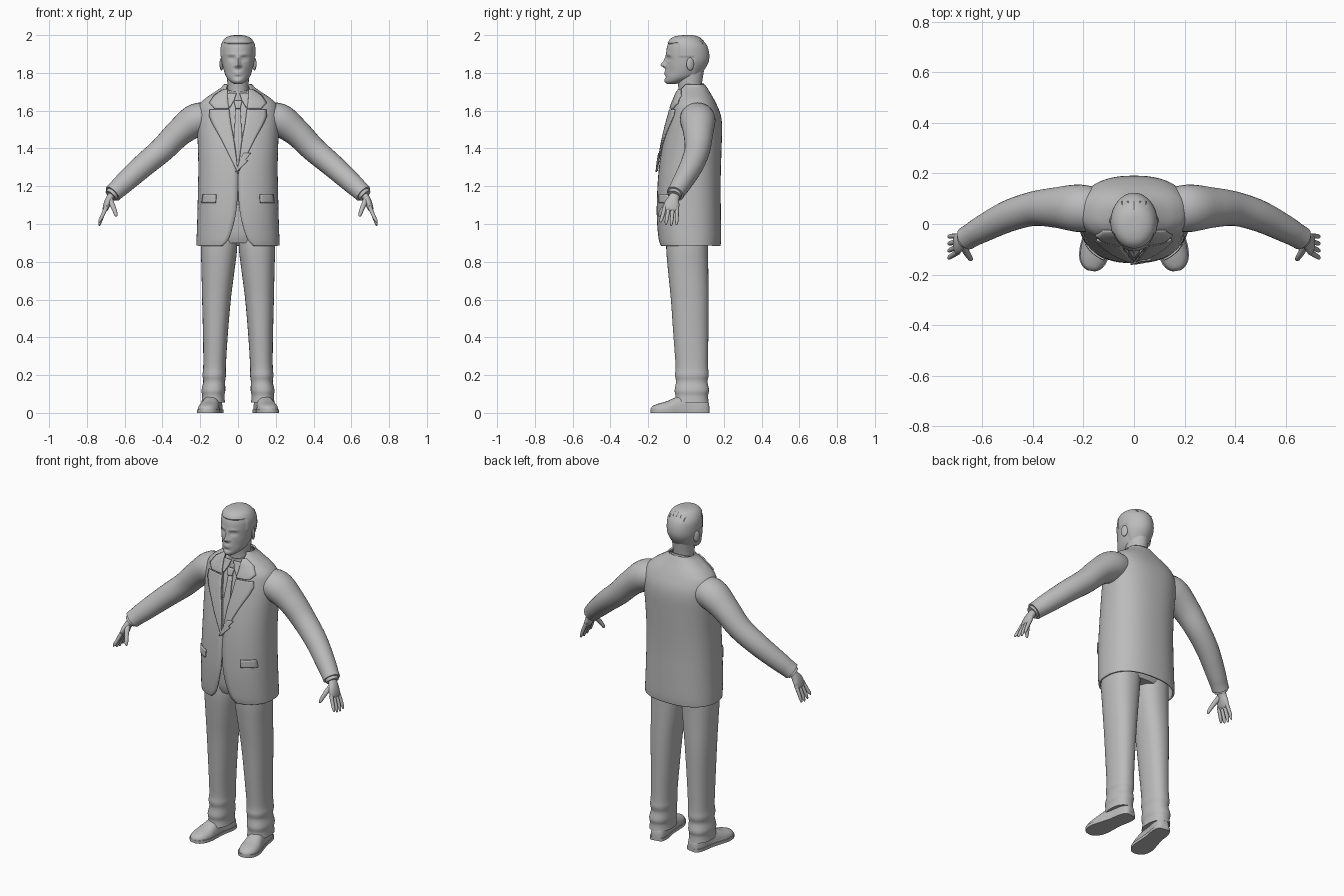
import bpy
import bmesh
from math import sin, cos, pi, exp, asin, copysign
from mathutils import Vector, Matrix

cube = bpy.data.objects.get("Cube")
if cube:
    bpy.data.objects.remove(cube, do_unlink=True)

grey = bpy.data.materials.new("plain_grey")
grey.use_nodes = True
TONE = (0.5, 0.5, 0.5, 1)
grey.diffuse_color = TONE
grey.node_tree.nodes["Principled BSDF"].inputs["Base Color"].default_value = TONE
made = []


def finish(name, bm, mirror=False, solid=0):
    bmesh.ops.recalc_face_normals(bm, faces=bm.faces)
    mesh = bpy.data.meshes.new(name)
    bm.to_mesh(mesh)
    bm.free()
    mesh.materials.append(grey)
    ob = bpy.data.objects.new(name, mesh)
    bpy.context.collection.objects.link(ob)
    if solid:
        mod = ob.modifiers.new("thickness", "SOLIDIFY")
        mod.thickness, mod.offset = solid, 0
    if mirror:
        mod = ob.modifiers.new("mirror", "MIRROR")
        mod.use_mirror_merge = False
    made.append(ob)
    return ob


def bridge(name, rings, closed=True, caps=True, **kw):
    """Join rings of points into a skin."""
    bm = bmesh.new()
    vs = [[bm.verts.new(p) for p in ring] for ring in rings]
    n = len(vs[0])
    for a, b in zip(vs, vs[1:]):
        for i in range(n if closed else n - 1):
            j = (i + 1) % n
            bm.faces.new((a[i], a[j], b[j], b[i]))
    if closed and caps:
        bm.faces.new(vs[0])
        bm.faces.new(vs[-1])
    return finish(name, bm, **kw)


def smooth(rows, steps=5):
    """Catmull-Rom resampling of a table."""
    out = []
    for i in range(len(rows) - 1):
        p0, p1, p2 = rows[max(i - 1, 0)], rows[i], rows[i + 1]
        p3 = rows[min(i + 2, len(rows) - 1)]
        for k in range(steps):
            t = k / steps
            out.append([b + t / 2 * (c - a + t * (2*a - 5*b + 4*c - d + t * (3*(b - c) + d - a)))
                        for a, b, c, d in zip(p0, p1, p2, p3)])
    return out + [list(rows[-1])]


def spow(v, p):
    return copysign(abs(v) ** p, v)


def section(z, xc, hw, yf, yb, p=1.0, n=40, gap=0):
    """Horizontal rounded section, optionally open at the front."""
    a0 = asin(min((max(gap, 0) / hw) ** (1 / p), 1))
    span = 2 * pi - 2 * a0
    m = n if gap else n - 1
    out = []
    for i in range(n):
        a = a0 + span * i / (m - 1 if gap else m + 1)
        out.append((xc + hw * spow(sin(a), p),
                    (yf + yb) / 2 - (yb - yf) / 2 * spow(cos(a), p), z))
    return out


def loft(name, rows, p=1.0, n=40, steps=5, **kw):
    return bridge(name, [section(z, x, w, f, b, p, n) for z, x, w, f, b in smooth(rows, steps)], **kw)


def tube(name, pts, n=20, steps=5, **kw):
    """Limb along points (x, y, z, side radius, thickness radius)."""
    rows = smooth(pts, steps)
    rings = []
    for i, r in enumerate(rows):
        d = (Vector(rows[min(i + 1, len(rows) - 1)][:3]) - Vector(rows[max(i - 1, 0)][:3])).normalized()
        side = (Vector((0, 1, 0)) - d * d.y).normalized()
        up = d.cross(side)
        rings.append([Vector(r[:3]) + side * r[3] * cos(2*pi*k/n) + up * r[4] * sin(2*pi*k/n)
                      for k in range(n)])
    return bridge(name, rings, **kw)


# Jacket: height, half width, front, back, half opening
P = 0.85
jacket = smooth([
    (.885, .215, -.135, .178, .08), (.93, .214, -.143, .181, .045), (1.05, .21, -.15, .18, .012),
    (1.18, .207, -.147, .178, .001), (1.3, .205, -.138, .18, .003), (1.42, .208, -.12, .184, .016),
    (1.52, .213, -.098, .186, .035), (1.58, .212, -.082, .178, .044), (1.63, .2, -.068, .158, .05),
    (1.665, .165, -.055, .14, .055), (1.695, .12, -.045, .122, .06), (1.72, .085, -.03, .107, .06),
    (1.737, .072, -.015, .096, .055)])
bridge("jacket", [section(z, 0, w, f, b, P, 61, max(g, .0005)) for z, w, f, b, g in jacket],
       closed=False, solid=.01)

# Shirt body under the jacket, and hips of the trousers
bridge("shirt", [section(z, 0, w - .014, f + .012, b - .014, P)
                 for z, w, f, b, g in jacket if 1.08 < z < 1.71])
loft("trouser_hips", [(.9, 0, .17, -.09, .11), (.96, 0, .19, -.105, .13), (1.12, 0, .19, -.11, .14)], P)


def front_y(x, z):
    """Depth of the jacket front at a place."""
    for a, b in zip(jacket, jacket[1:]):
        if a[0] <= z <= b[0]:
            t = (z - a[0]) / (b[0] - a[0])
            w, f, k = [a[i] + t * (b[i] - a[i]) for i in (1, 2, 3)]
            s = min(abs(x) / w, .99) ** (1 / P)
            return (f + k) / 2 - (k - f) / 2 * (1 - s * s) ** (P / 2)
    return 0


def plate(name, rows, off, thick=.008, **kw):
    """Cloth piece lying on the jacket front; rows of (z, x0, x1)."""
    fine = []
    for a, b in zip(rows, rows[1:]):
        fine += [[u + (v - u) * k / 5 for u, v in zip(a, b)] for k in range(5)]
    fine.append(rows[-1])
    grid = []
    for z, x0, x1 in fine:
        xs = [x0 + (x1 - x0) * k / 6 for k in range(7)]
        grid.append([(x, front_y(x, z) - off, z) for x in xs])
    return bridge(name, grid, closed=False, solid=thick, **kw)


plate("lapels", [(1.605, .046, .148), (1.57, .042, .152), (1.53, .037, .135), (1.45, .022, .09),
                 (1.36, .01, .045), (1.28, 0, .006)], .012, mirror=True)
plate("jacket_collar", [(1.712, .056, .075), (1.68, .056, .125), (1.64, .052, .152), (1.612, .047, .125)],
      .012, mirror=True)
plate("lapel_fold", [(1.375, .03, .068), (1.34, .012, .04), (1.335, .01, .052), (1.275, -.014, -.008)], .017)
plate("pocket_flaps", [(1.157, .115, .184), (1.112, .118, .19)], .012, mirror=True)
plate("tie_blade", [(1.615, -.012, .012), (1.45, -.022, .022), (1.29, -.014, .014)], -.004)
plate("tie_knot", [(1.652, -.022, .022), (1.61, -.012, .012)], .003, .014)
plate("shirt_collar_points", [(1.692, .008, .06), (1.655, .02, .062), (1.618, .042, .052)], .004, mirror=True)

# Collar band, sloping down to the front
band = loft("shirt_collar", [(1.68, 0, .07, -.05, .098), (1.71, 0, .066, -.045, .095),
                             (1.735, 0, .062, -.042, .09)], caps=False, solid=.006)
for v in band.data.vertices:
    v.co.z += (v.co.y - .06) * .35

# Sleeves, cuffs and hands
tube("sleeves", [(.12, .055, 1.56, .08, .07), (.215, .062, 1.552, .094, .088), (.31, .065, 1.485, .08, .074),
                 (.4, .06, 1.395, .068, .067), (.5, .03, 1.31, .062, .062), (.6, -.02, 1.22, .053, .055),
                 (.64, -.043, 1.183, .048, .05), (.664, -.057, 1.16, .047, .048)], n=28, mirror=True)
tube("shirt_cuffs", [(.65, -.05, 1.175, .038, .038), (.673, -.062, 1.15, .037, .036)], mirror=True)
tube("palms", [(.65, -.048, 1.175, .025, .022), (.678, -.064, 1.138, .029, .02), (.692, -.074, 1.108, .04, .019),
               (.702, -.08, 1.08, .04, .015), (.706, -.082, 1.068, .03, .008)], mirror=True)
for k, finger in enumerate(("index", "middle", "ring", "little")):
    o = (k - 1.5) * .021
    drop = (.004, .0, .005, .018)[k]
    tube(finger + "_fingers", [(.697, -.08 - o, 1.09, .011, .012), (.717, -.086 - o * 1.2, 1.045, .01, .01),
                               (.728, -.09 - o * 1.3, 1.015 + drop / 2, .009, .009),
                               (.733, -.092 - o * 1.35, .996 + drop, .006, .006),
                               (.734, -.093 - o * 1.35, .99 + drop, .002, .002)], n=10, steps=3, mirror=True)
tube("thumbs", [(.678, -.08, 1.13, .016, .016), (.663, -.112, 1.095, .013, .013), (.651, -.131, 1.065, .011, .011),
                (.645, -.14, 1.046, .008, .008), (.643, -.143, 1.04, .002, .002)], n=12, mirror=True)

# Trouser legs with creased bottoms
loft("trouser_legs", [(1.0, .098, .09, -.1, .125), (.88, .1, .096, -.105, .117), (.75, .106, .087, -.095, .118),
                      (.6, .114, .076, -.08, .12), (.4, .12, .065, -.066, .118), (.25, .124, .06, -.055, .117),
                      (.2, .126, .062, -.058, .12), (.165, .126, .058, -.053, .114), (.12, .13, .063, -.06, .122),
                      (.09, .131, .059, -.056, .117), (.055, .131, .062, -.06, .12)], .88, mirror=True)

# Shoes: half sections along the foot, turned outward
foot = [(.122, .02, .05), (.11, .036, .075), (.07, .045, .095), (.01, .044, .1), (-.05, .05, .085),
        (-.1, .056, .063), (-.145, .051, .05), (-.175, .034, .038), (-.188, .012, .024)]
turn = Matrix.Translation((.138, 0, 0)) @ Matrix.Rotation(.17, 4, "Z")


def shoe(name, grow, low, high):
    rings = []
    for y, w, h in smooth(foot, 4):
        ring = []
        for k in range(24):
            a = 2 * pi * k / 24
            z = low + (min(h, high) - low) * max(0, spow(sin(a), .8))
            ring.append(turn @ Vector(((w + grow) * spow(cos(a), .8), y * (1 + grow), z)))
        rings.append(ring)
    return bridge(name, rings, mirror=True)


shoe("shoe_uppers", 0, .012, 1)
bm = bmesh.new()
outline = smooth(foot, 4)
edge = [(w + .004, y) for y, w, h in outline] + [(-w - .004, y) for y, w, h in reversed(outline)]
sole = bm.faces.new([bm.verts.new(turn @ Vector((x, y, 0))) for x, y in edge])
top = bmesh.ops.extrude_face_region(bm, geom=[sole])["geom"]
bmesh.ops.translate(bm, vec=(0, 0, .018), verts=[v for v in top if isinstance(v, bmesh.types.BMVert)])
finish("shoe_soles", bm, mirror=True)

# Neck and head
loft("neck", [(1.64, 0, .06, -.04, .085), (1.72, 0, .056, -.04, .082), (1.81, 0, .06, -.055, .095)])
head = loft("head", [(1.742, 0, .02, -.1, -.05), (1.755, 0, .042, -.109, .0), (1.78, 0, .063, -.11, .06),
                     (1.82, 0, .077, -.108, .095), (1.86, 0, .086, -.104, .116), (1.9, 0, .089, -.105, .119),
                     (1.94, 0, .087, -.1, .109), (1.97, 0, .075, -.086, .087), (1.987, 0, .056, -.066, .066),
                     (1.995, 0, .03, -.035, .04), (1.996, 0, .004, 0, .01)], n=88, steps=7)
# Face shaping: x, z, push along y, spread x, spread z
FACE = [(0, 1.841, -.024, .012, .013), (0, 1.862, -.014, .009, .022), (.034, 1.877, .011, .017, .011),
        (.034, 1.898, -.004, .025, .008), (0, 1.804, -.006, .022, .006), (0, 1.793, -.005, .018, .006),
        (0, 1.778, .004, .02, .006), (0, 1.757, -.005, .02, .012), (.034, 1.876, -.005, .01, .005),
        (.015, 1.836, -.008, .007, .007), (.05, 1.81, .004, .015, .025)]
for v in head.data.vertices:
    x, y, z = v.co
    if y < -.03:
        v.co.y += sum(d * exp(-((abs(x) - cx) / sx) ** 2 - ((z - cz) / sz) ** 2) for cx, cz, d, sx, sz in FACE)
    # Raised hair above the hairline
    line = 1.955 if y < -.035 else 1.885 if y < .04 else 1.79
    if z > line:
        out = Vector((x, y - .01, (z - 1.9) * .4)).normalized()
        v.co += out * .004

# Combed strands over the crown
for k in range(-2, 3):
    x = k * .024
    drop = abs(k) ** 2 * .004
    tube("hair_strand", [(x, -.076, 1.974 - drop, .003, .003), (x, -.04, 1.992 - drop, .004, .004),
                         (x, .01, 1.996 - drop, .004, .004), (x, .06, 1.99 - drop, .004, .004),
                         (x, .09, 1.97 - drop, .003, .003)], n=8)

# Ears
bm = bmesh.new()
shape = Matrix.Translation((.087, .022, 1.847)) @ Matrix.Rotation(.35, 4, "Z") @ Matrix.Diagonal((.009, .021, .034, 1))
bmesh.ops.create_uvsphere(bm, u_segments=20, v_segments=12, radius=1, matrix=shape)
finish("ears", bm, mirror=True)

# Smooth shading with sharp edges kept
for ob in bpy.context.selected_objects:
    ob.select_set(False)
for ob in made:
    ob.select_set(True)
bpy.context.view_layer.objects.active = made[0]
bpy.ops.object.shade_smooth_by_angle(angle=.7)
